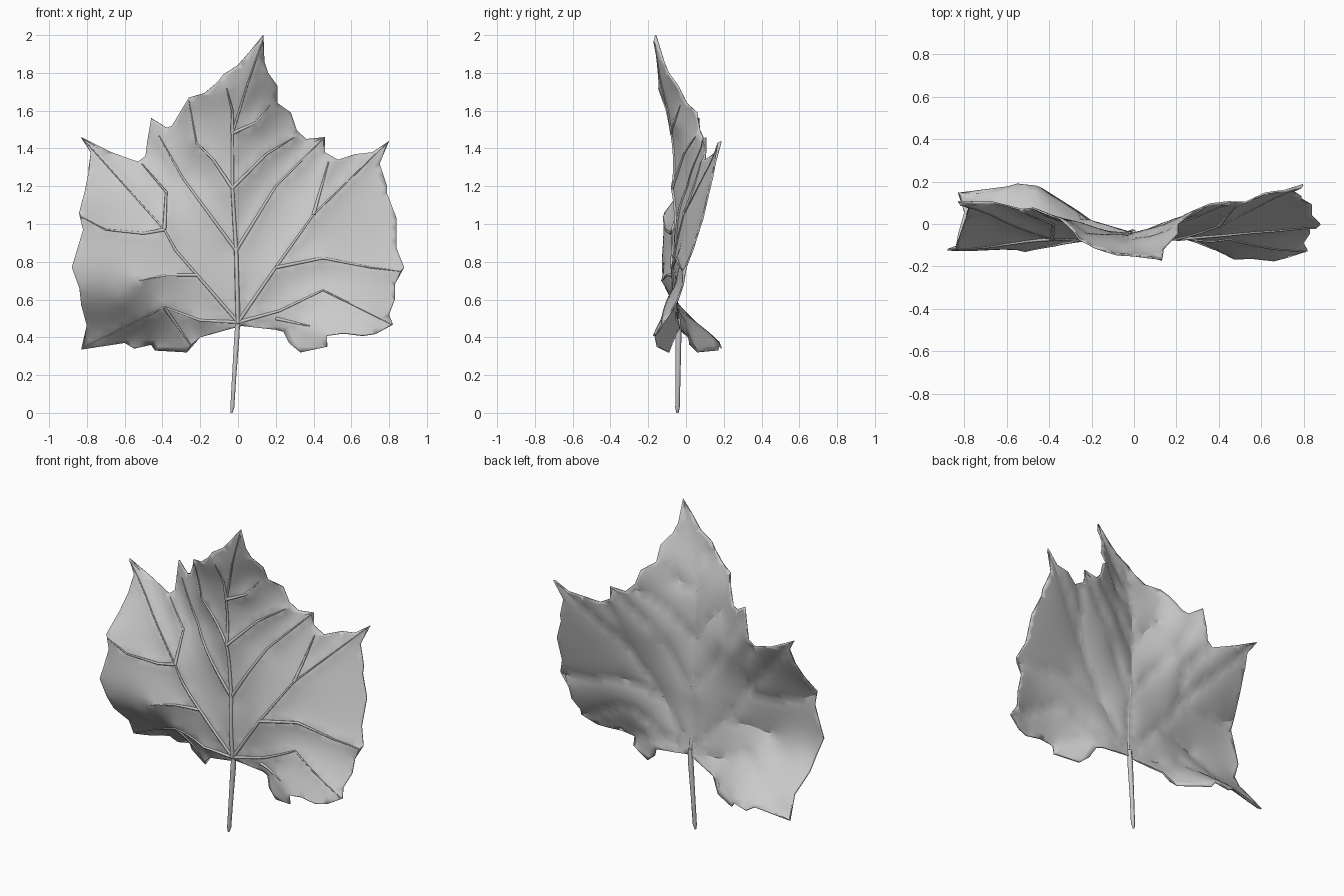
import bpy, math
from mathutils import Vector
from mathutils.geometry import delaunay_2d_cdt, intersect_point_line

cube = bpy.data.objects.get("Cube")
if cube:
    bpy.data.objects.remove(cube, do_unlink=True)

leaf_grey = bpy.data.materials.new("leaf grey")
leaf_grey.use_nodes = True
colour = (0.6, 0.6, 0.6, 1)
leaf_grey.diffuse_color = colour
leaf_grey.node_tree.nodes["Principled BSDF"].inputs["Base Color"].default_value = colour

# Jagged margin as (x, z, depth): up the left half, then down the right half
left_margin = [
    (.02, .46, -.04), (.2, .44, -.04), (.24, .43, -.05), (.27, .37, -.08), (.33, .32, -.1),
    (.47, .35, -.16), (.47, .41, -.17), (.56, .42, -.17), (.66, .41, -.18), (.73, .42, -.16),
    (.82, .47, -.12), (.8, .52, -.09), (.83, .6, -.05), (.83, .68, -.02), (.88, .77, 0),
    (.84, .87, .03), (.84, 1.03, .08), (.79, 1.16, .11), (.79, 1.2, .12), (.75, 1.32, .15),
    (.8, 1.44, .19), (.71, 1.38, .16), (.62, 1.37, .14), (.53, 1.34, .1), (.46, 1.38, .1),
    (.46, 1.46, .11), (.36, 1.45, .09), (.31, 1.5, .07), (.28, 1.59, .05), (.21, 1.64, 0),
    (.21, 1.73, -.05), (.16, 1.8, -.1), (.14, 1.86, -.12), (.135, 2, -.16)]
right_margin = [
    (.06, 1.91, -.16), (0, 1.84, -.155), (-.08, 1.79, -.15), (-.11, 1.75, -.14), (-.18, 1.69, -.12),
    (-.26, 1.67, -.07), (-.29, 1.62, -.03), (-.35, 1.52, .02), (-.38, 1.51, .03), (-.46, 1.56, .06),
    (-.48, 1.44, .07), (-.49, 1.36, .07), (-.53, 1.33, .07), (-.67, 1.38, .1), (-.83, 1.46, .11),
    (-.78, 1.38, .08), (-.79, 1.28, .03), (-.81, 1.18, -.03), (-.84, 1.06, -.11), (-.82, .97, -.12),
    (-.85, .87, -.125), (-.88, .77, -.13), (-.84, .66, -.115), (-.83, .57, -.06), (-.8, .46, .05),
    (-.83, .335, .15), (-.6, .37, .17), (-.55, .34, .18), (-.46, .36, .17), (-.44, .33, .16),
    (-.27, .32, .06), (-.2, .4, .01), (-.02, .45, -.04)]
margin = left_margin + right_margin

# Puffed areas between the veins of the lower lobes
swells = [(-.62, .6, -.085), (-.4, .64, -.08), (-.66, .85, -.12), (.62, .5, -.13), (.6, .64, -.07)]

# Veins as (x, z, depth), each running outward from its root
base, low, mid, high = (0, .48, -.04), (-.01, .86, -.04), (-.03, 1.19, -.06), (-.03, 1.48, -.065)
right_fork, left_fork = (-.39, .97, -.06), (.2, .77, -.06)
left_bend, flap_fold = (.4, 1.05, .0), (-.39, .56, -.05)
veins = {
    "midrib": [base, low, mid, high, (.05, 1.74, -.12), (.13, 1.97, -.16)],
    "tip_vein_left": [high, (.1, 1.54, -.05), (.17, 1.63, -.02)],
    "tip_vein_right": [high, (-.03, 1.6, -.09), (-.06, 1.72, -.135)],
    "upper_vein_right": [mid, (-.13, 1.34, -.05), (-.22, 1.43, -.04), (-.26, 1.65, -.065)],
    "upper_vein_left": [mid, (.15, 1.37, 0), (.3, 1.46, .06)],
    "middle_vein_right": [low, (-.29, 1.24, .02), (-.42, 1.47, .05)],
    "middle_vein_left": [low, (.2, 1.2, .02), (.45, 1.45, .1)],
    "lobe_vein_right": [base, (-.33, .86, -.06), right_fork, (-.82, 1.45, .1)],
    "lobe_fold_right": [right_fork, (-.38, 1.17, .01), (-.51, 1.32, .06)],
    "side_vein_right": [right_fork, (-.5, .95, -.07), (-.7, .97, -.1), (-.83, 1.04, -.11)],
    "lobe_vein_left": [base, left_fork, left_bend, (.79, 1.43, .18)],
    "lobe_fold_left": [left_bend, (.48, 1.33, .09)],
    "side_vein_left": [left_fork, (.45, .82, -.04), (.7, .77, -.02), (.86, .75, -.01)],
    "low_vein_right": [(-.22, .73, -.06), (-.38, .73, -.09), (-.52, .7, -.12)],
    "low_vein_left": [base, (.22, .54, -.05), (.45, .65, -.06), (.81, .47, -.12)],
    "flap_vein_left": [(.2, .5, -.05), (.38, .46, -.11)],
    "flap_vein_right": [base, (-.2, .49, -.04), flap_fold, (-.82, .345, .14)],
    "flap_fold_right": [flap_fold, (-.25, .36, .03)],
}


def solve(rows):
    """Gaussian elimination on an augmented matrix."""
    n = len(rows)
    for i in range(n):
        p = max(range(i, n), key=lambda r: abs(rows[r][i]))
        rows[i], rows[p] = rows[p], rows[i]
        for r in range(i + 1, n):
            f = rows[r][i] / rows[i][i]
            if f:
                rows[r] = [a - f * b for a, b in zip(rows[r], rows[i])]
    out = [0] * n
    for i in reversed(range(n)):
        out[i] = (rows[i][n] - sum(rows[i][j] * out[j] for j in range(i + 1, n))) / rows[i][i]
    return out


# Smooth depth field through every margin, swell and vein point
knots = {}
for point in margin + swells + [p for path in veins.values() for p in path]:
    knots[point[:2]] = point[2]
sites = list(knots)
weights = solve([[math.dist(a, b) for b in sites] + [knots[a]] for a in sites])
segments = [(Vector(a[:2]), Vector(b[:2])) for path in veins.values() for a, b in zip(path, path[1:])]


def vein_distance(p):
    best = 1
    for a, b in segments:
        t = min(1, max(0, intersect_point_line(p, a, b)[1]))
        best = min(best, (p - a.lerp(b, t)).length)
    return best


def on_leaf(p):
    """Lift a flat point onto the blade, which is creased forward along the veins."""
    depth = sum(w * math.dist(p, s) for w, s in zip(weights, sites))
    return Vector((p.x, depth + .005 - .016 * math.exp(-vein_distance(p) / .05), p.y))


def samples(path, steps):
    flat = [Vector(p[:2]) for p in path]
    return [a.lerp(b, i / steps) for a, b in zip(flat, flat[1:]) for i in range(steps)] + [flat[-1]]


def tube(name, points, radii):
    curve = bpy.data.curves.new(name, 'CURVE')
    curve.dimensions = '3D'
    curve.bevel_depth = 1
    curve.bevel_resolution = 1
    curve.use_fill_caps = True
    curve.materials.append(leaf_grey)
    spline = curve.splines.new('POLY')
    spline.points.add(len(points) - 1)
    for knot, p, r in zip(spline.points, points, radii):
        knot.co = (*p, 1)
        knot.radius = r
    bpy.context.collection.objects.link(bpy.data.objects.new(name, curve))


# Blade: margin filled with an even grid, with edges along the veins
flat = [Vector(p[:2]) for p in margin]
count = len(flat)
edges = [(i, (i + 1) % count) for i in range(count)]
for path in veins.values():
    line = samples(path, 6)
    edges += [(len(flat) + i, len(flat) + i + 1) for i in range(len(line) - 1)]
    flat += line
step = .035
for i in range(-25, 26):
    for j in range(8, 58):
        p = Vector((i + j % 2 / 2, j)) * step
        if vein_distance(p) > step / 2:
            flat.append(p)
# Keep only the triangles whose centre lies inside the margin
verts, _, faces, *_ = delaunay_2d_cdt(flat, edges, [], 0, 1e-4)


def inside(p):
    crossings = 0
    for a, b in zip(margin, margin[1:] + margin[:1]):
        if (a[1] > p.y) != (b[1] > p.y):
            crossings += p.x < a[0] + (p.y - a[1]) * (b[0] - a[0]) / (b[1] - a[1])
    return crossings % 2 == 1


faces = [f for f in faces if inside(sum((verts[i] for i in f), Vector((0, 0))) / len(f))]
used = sorted({i for f in faces for i in f})
index = {old: new for new, old in enumerate(used)}
mesh = bpy.data.meshes.new("blade")
mesh.from_pydata([on_leaf(verts[i]) for i in used], [], [[index[i] for i in f] for f in faces])
mesh.materials.append(leaf_grey)
blade = bpy.data.objects.new("blade", mesh)
bpy.context.collection.objects.link(blade)
bpy.ops.object.select_all(action='DESELECT')
blade.select_set(True)
bpy.context.view_layer.objects.active = blade
bpy.ops.object.shade_smooth_by_angle(angle=math.radians(28))
solid = blade.modifiers.new("thickness", 'SOLIDIFY')
solid.thickness = .008
solid.offset = -1

# Raised veins, tapering outward on the front face
for name, path in veins.items():
    line = [on_leaf(p) for p in samples(path, 6)]
    thick = .013 if name == "midrib" else .01
    tube(name, line, [thick * (1 - .8 * i / len(line)) for i in range(len(line))])

# Stem
tube("stem", [(0, -.04, .5), (-.005, -.04, .42), (-.02, -.042, .2), (-.03, -.045, .03), (-.035, -.045, 0)],
     [.012, .016, .013, .012, .006])
